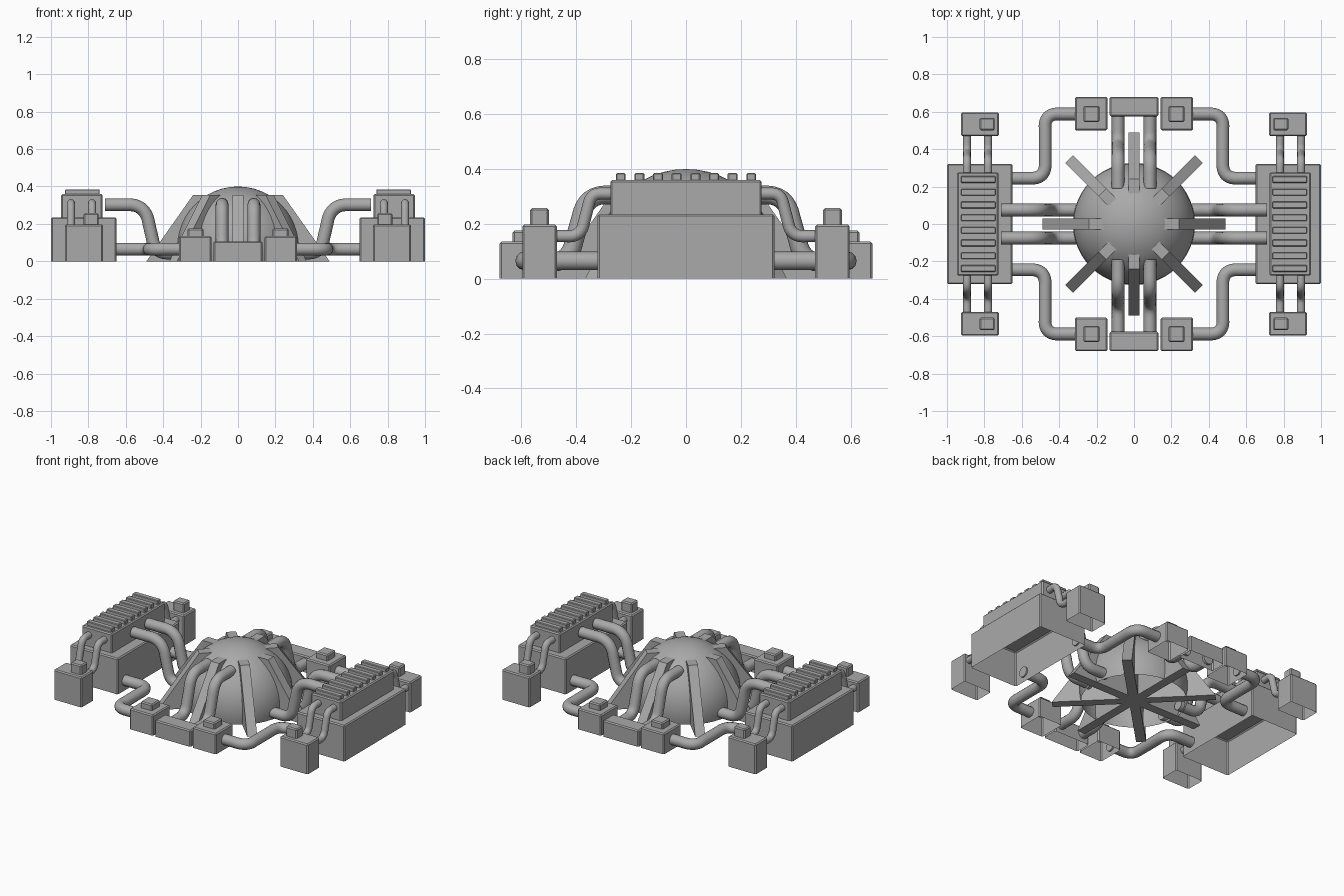
import bpy
import bmesh
import math
from mathutils import Vector, Matrix

if "Cube" in bpy.data.objects:
    bpy.data.objects.remove(bpy.data.objects["Cube"], do_unlink=True)

grey = bpy.data.materials.new("plain_grey")
colour = (0.4, 0.4, 0.4, 1)
grey.diffuse_color = colour
grey.use_nodes = True
grey.node_tree.nodes["Principled BSDF"].inputs["Base Color"].default_value = colour


def finish(name, bm):
    mesh = bpy.data.meshes.new(name)
    bm.to_mesh(mesh)
    bm.free()
    mesh.materials.append(grey)
    ob = bpy.data.objects.new(name, mesh)
    bpy.context.collection.objects.link(ob)
    return ob


def smooth(ob):
    bpy.ops.object.select_all(action='DESELECT')
    ob.select_set(True)
    bpy.context.view_layer.objects.active = ob
    bpy.ops.object.shade_smooth_by_angle(angle=math.radians(40))


def box(name, xs, ys, zs, bevel=0.007):
    """Open-bottomed housing with softened upper edges."""
    lo = Vector((min(xs), min(ys), min(zs)))
    hi = Vector((max(xs), max(ys), max(zs)))
    bm = bmesh.new()
    bmesh.ops.create_cube(bm, size=1)
    bmesh.ops.scale(bm, vec=hi - lo, verts=bm.verts)
    bmesh.ops.translate(bm, vec=(lo + hi) / 2, verts=bm.verts)
    bottom = [f for f in bm.faces if f.normal.z < -0.5]
    bmesh.ops.delete(bm, geom=bottom, context='FACES_ONLY')
    edges = [e for e in bm.edges if not e.is_boundary]
    bmesh.ops.bevel(bm, geom=edges, offset=bevel, segments=1, affect='EDGES')
    return finish(name, bm)


def pipe(name, points, radius, bend):
    """Round tube along straight runs joined by rounded bends."""
    pts = [Vector(p) for p in points]
    path = [pts[0]]
    for a, b, c in zip(pts, pts[1:], pts[2:]):
        reach = min(bend, (a - b).length * 0.49, (c - b).length * 0.49)
        start = b + (a - b).normalized() * reach
        end = b + (c - b).normalized() * reach
        for i in range(9):
            t = i / 8
            path.append(start * (1 - t) ** 2 + b * (2.4 * t * (1 - t))
                        + (start + end) * (-0.2 * t * (1 - t)) + end * t ** 2)
    path.append(pts[-1])
    curve = bpy.data.curves.new(name, 'CURVE')
    curve.dimensions = '3D'
    curve.bevel_depth = radius
    curve.bevel_resolution = 4
    curve.use_fill_caps = True
    spline = curve.splines.new('POLY')
    spline.points.add(len(path) - 1)
    for sp, p in zip(spline.points, path):
        sp.co = (*p, 1)
    curve.materials.append(grey)
    ob = bpy.data.objects.new(name, curve)
    bpy.context.collection.objects.link(ob)
    bpy.ops.object.select_all(action='DESELECT')
    ob.select_set(True)
    bpy.context.view_layer.objects.active = ob
    bpy.ops.object.convert(target='MESH')
    smooth(bpy.context.object)


# Central dome, open underneath
bm = bmesh.new()
bmesh.ops.create_uvsphere(bm, u_segments=48, v_segments=24, radius=0.326)
bmesh.ops.translate(bm, vec=(0, 0, 0.074), verts=bm.verts)
bmesh.ops.bisect_plane(bm, geom=bm.verts[:] + bm.edges[:] + bm.faces[:],
                       plane_co=(0, 0, 0), plane_no=(0, 0, 1), clear_inner=True)
smooth(finish("dome", bm))

# Eight buttress fins around the dome
for i in range(8):
    bm = bmesh.new()
    profile = [(0, 0), (0.49, 0), (0.24, 0.355), (0, 0.355)]
    face = bm.faces.new([bm.verts.new((r, -0.03, z)) for r, z in profile])
    ext = bmesh.ops.extrude_face_region(bm, geom=[face])["geom"]
    bmesh.ops.translate(bm, vec=(0, 0.06, 0),
                        verts=[v for v in ext if isinstance(v, bmesh.types.BMVert)])
    bmesh.ops.recalc_face_normals(bm, faces=bm.faces)
    bmesh.ops.rotate(bm, verts=bm.verts, cent=(0, 0, 0),
                     matrix=Matrix.Rotation(i * math.pi / 4, 3, 'Z'))
    finish("dome_fin", bm)

# Side housings with slatted tops
for s in (-1, 1):
    box("side_base", (s * 0.65, s), (-0.322, 0.322), (0, 0.235))
    box("side_upper", (s * 0.725, s * 0.945), (-0.276, 0.276), (0.235, 0.36))
    for i in range(8):
        y = -0.238 + i * 0.068
        box("vent_slat", (s * 0.74, s * 0.925), (y - 0.018, y + 0.018),
            (0.36, 0.385), 0.004)
    # Middle junction at the front and back
    box("middle_junction", (-0.13, 0.13), (s * 0.575, s * 0.68), (0, 0.107))

# Parts repeated in all four quarters
for sx in (-1, 1):
    for sy in (-1, 1):
        # Corner housing and its feed pipes
        box("corner_box", (sx * 0.722, sx * 0.925), (sy * 0.47, sy * 0.597), (0, 0.197))
        box("corner_cap", (sx * 0.745, sx * 0.825), (sy * 0.5, sy * 0.568), (0.197, 0.258))
        for x in (0.78, 0.893):
            pipe("corner_pipe", [(sx * x, sy * 0.49, 0.155), (sx * x, sy * 0.385, 0.155),
                                 (sx * x, sy * 0.345, 0.31), (sx * x, sy * 0.26, 0.31)],
                 0.022, 0.07)
        # Junction boxes beside the middle junction
        box("junction_box", (sx * 0.143, sx * 0.315), (sy * 0.5, sy * 0.68), (0, 0.135))
        box("junction_cap", (sx * 0.185, sx * 0.27), (sy * 0.545, sy * 0.632), (0.135, 0.175))
        # Ground pipe from side housing to junction box
        pipe("ground_pipe", [(sx * 0.66, sy * 0.245, 0.065), (sx * 0.475, sy * 0.245, 0.065),
                             (sx * 0.475, sy * 0.588, 0.065), (sx * 0.305, sy * 0.588, 0.065)],
             0.034, 0.12)
        # Pipe from side housing down to the dome
        pipe("side_dome_pipe", [(sx * 0.71, sy * 0.075, 0.302), (sx * 0.5, sy * 0.075, 0.302),
                                (sx * 0.44, sy * 0.075, 0.045), (sx * 0.28, sy * 0.075, 0.045)],
             0.034, 0.12)
        # Pipe from middle junction up to the dome
        pipe("middle_dome_pipe", [(sx * 0.085, sy * 0.59, 0.06), (sx * 0.085, sy * 0.43, 0.06),
                                  (sx * 0.085, sy * 0.36, 0.305), (sx * 0.085, sy * 0.19, 0.305)],
             0.034, 0.12)
